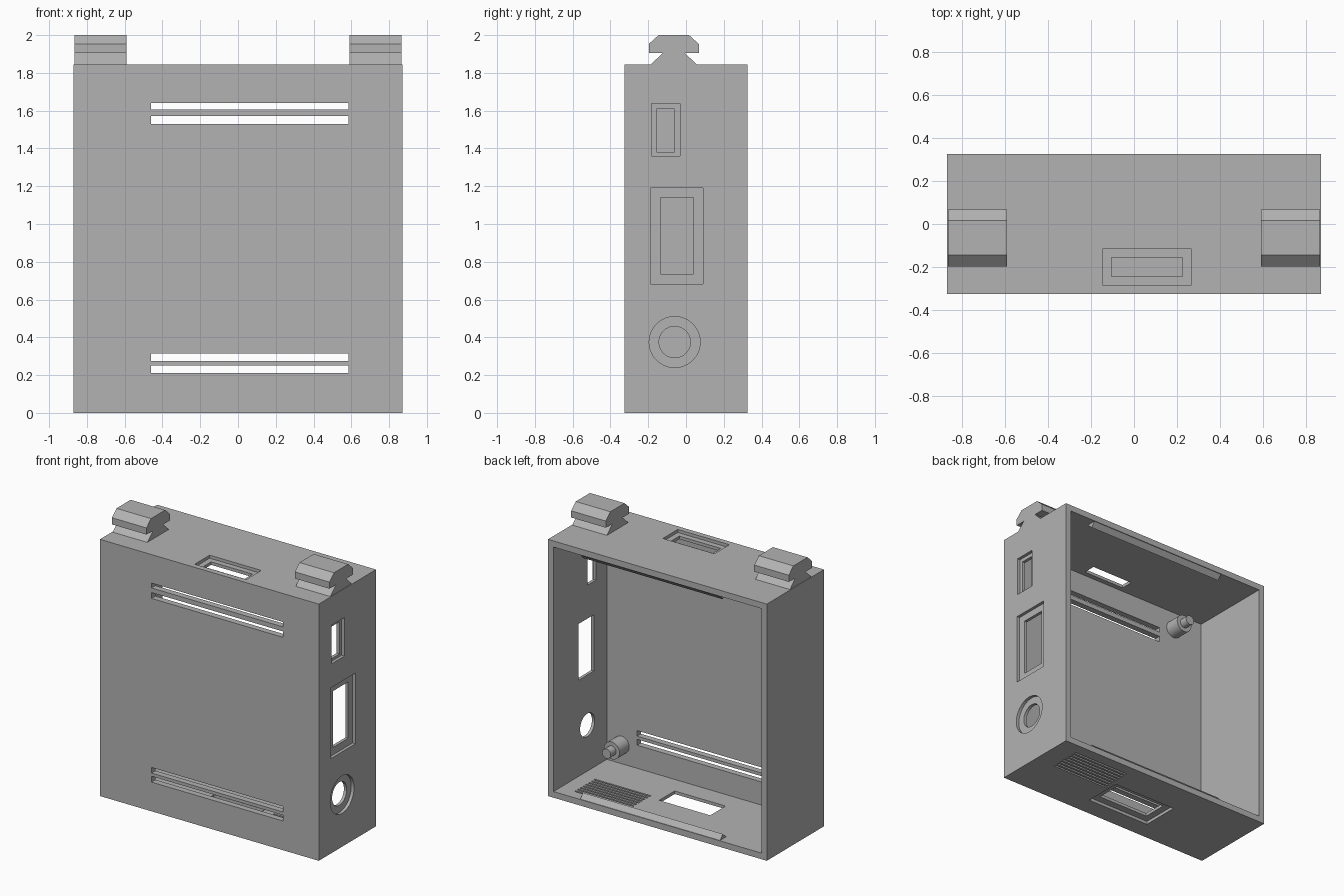
import bpy, bmesh, math
from mathutils import Matrix, Vector

cube = bpy.data.objects.get("Cube")
if cube:
    bpy.data.objects.remove(cube, do_unlink=True)

grey = bpy.data.materials.new("plain grey")
grey.use_nodes = True
grey.diffuse_color = (0.45, 0.45, 0.45, 1)
grey.node_tree.nodes["Principled BSDF"].inputs["Base Color"].default_value = (0.45, 0.45, 0.45, 1)

W, D, H, T = 0.87, 0.325, 1.845, 0.044   # half width, half depth, height, wall
RECESS = 0.022


def add_box(bm, x0, x1, y0, y1, z0, z1):
    size = Matrix.Diagonal((x1 - x0, y1 - y0, z1 - z0, 1))
    centre = Matrix.Translation(((x0 + x1) / 2, (y0 + y1) / 2, (z0 + z1) / 2))
    bmesh.ops.create_cube(bm, size=1, matrix=centre @ size)


def add_cylinder(bm, start, axis, radius, length):
    axis = Vector(axis)
    turn = axis.to_track_quat('Z', 'Y').to_matrix().to_4x4()
    middle = Matrix.Translation(Vector(start) + axis * length / 2)
    bmesh.ops.create_cone(bm, cap_ends=True, segments=48, radius1=radius,
                          radius2=radius, depth=length, matrix=middle @ turn)


def finish(bm, name):
    bmesh.ops.recalc_face_normals(bm, faces=bm.faces)
    mesh = bpy.data.meshes.new(name)
    bm.to_mesh(mesh)
    bm.free()
    mesh.materials.append(grey)
    obj = bpy.data.objects.new(name, mesh)
    bpy.context.collection.objects.link(obj)
    return obj


def prism(name, profile, x0, x1):
    """Extrude a (y, z) profile along x."""
    bm = bmesh.new()
    face = bm.faces.new([bm.verts.new((x0, y, z)) for y, z in profile])
    out = bmesh.ops.extrude_face_region(bm, geom=[face])
    moved = [v for v in out["geom"] if isinstance(v, bmesh.types.BMVert)]
    bmesh.ops.translate(bm, verts=moved, vec=(x1 - x0, 0, 0))
    return finish(bm, name)


def smooth(obj):
    bpy.ops.object.select_all(action='DESELECT')
    obj.select_set(True)
    bpy.context.view_layer.objects.active = obj
    bpy.ops.object.shade_smooth_by_angle(angle=math.radians(30))


def cut(target, bm):
    cutter = finish(bm, "cutter")
    cutter.hide_render = True
    mod = target.modifiers.new("cut", 'BOOLEAN')
    mod.operation, mod.solver, mod.object = 'DIFFERENCE', 'EXACT', cutter
    bpy.context.view_layer.objects.active = target
    bpy.ops.object.modifier_apply(modifier=mod.name)
    bpy.data.objects.remove(cutter, do_unlink=True)


# Case: a tray open at the back
bm = bmesh.new()
add_box(bm, -W, W, -D, D, 0, H)
case = finish(bm, "case")
cavity = bmesh.new()
add_box(cavity, -W + T, W - T, -D + T, D + 0.1, T, H - T)
cut(case, cavity)

# Through openings
holes = bmesh.new()
for z0, z1 in ((1.605, 1.64), (1.53, 1.572), (0.275, 0.315), (0.21, 0.252)):
    add_box(holes, -0.46, 0.585, -D - 0.1, -D + 0.1, z0, z1)
add_box(holes, W - 0.1, W + 0.1, -0.155, -0.06, 1.38, 1.61)
add_box(holes, W - 0.1, W + 0.1, -0.135, 0.04, 0.735, 1.14)
add_cylinder(holes, (W - 0.1, -0.06, 0.375), (1, 0, 0), 0.083, 0.2)
add_box(holes, -0.105, 0.225, -0.245, -0.155, H - 0.1, H + 0.1)
add_box(holes, -0.22, 0.185, -0.135, 0.04, -0.1, 0.1)
for i in range(8):
    y = 0.02 + 0.031 * i
    add_box(holes, 0.27, 0.715, y - 0.007, y + 0.007, -0.1, 0.1)
cut(case, holes)

# Shallow recesses around the sockets
recesses = bmesh.new()
add_box(recesses, W - RECESS, W + 0.1, -0.182, -0.033, 1.36, 1.637)
add_box(recesses, W - RECESS, W + 0.1, -0.187, 0.09, 0.682, 1.19)
add_cylinder(recesses, (W - RECESS, -0.06, 0.375), (1, 0, 0), 0.135, 0.1)
add_box(recesses, -0.145, 0.265, -0.285, -0.115, H - RECESS, H + 0.1)
add_box(recesses, -0.27, 0.235, -0.187, 0.09, -0.1, RECESS)
cut(case, recesses)
smooth(case)

# Rail clips on top
clip = [(-0.187, H), (-0.122, 1.905), (-0.197, 1.905), (-0.197, 1.953), (-0.145, 2.0),
        (0.016, 2.0), (0.068, 1.953), (0.068, 1.905), (-0.005, 1.905), (0.055, H)]
prism("left_clip", clip, 0.59, 0.865)
prism("right_clip", clip, -0.865, -0.59)

# Snap ridges inside the back opening
ridge = [(0.25, T), (0.29, T + 0.035), (0.32, T)]
prism("lower_snap_ridge", ridge, -0.495, 0.616)
prism("upper_snap_ridge", [(y, H - z) for y, z in ridge], -0.495, 0.616)

# Stepped mounting pegs on the inside of the front wall
for name, x, z in (("lower_peg", 0.71, 0.18), ("upper_peg", -0.585, 1.67)):
    for part, radius, length in (("base", 0.062, 0.11), ("tip", 0.034, 0.17)):
        bm = bmesh.new()
        add_cylinder(bm, (x, -D + T, z), (0, 1, 0), radius, length)
        smooth(finish(bm, f"{name}_{part}"))
